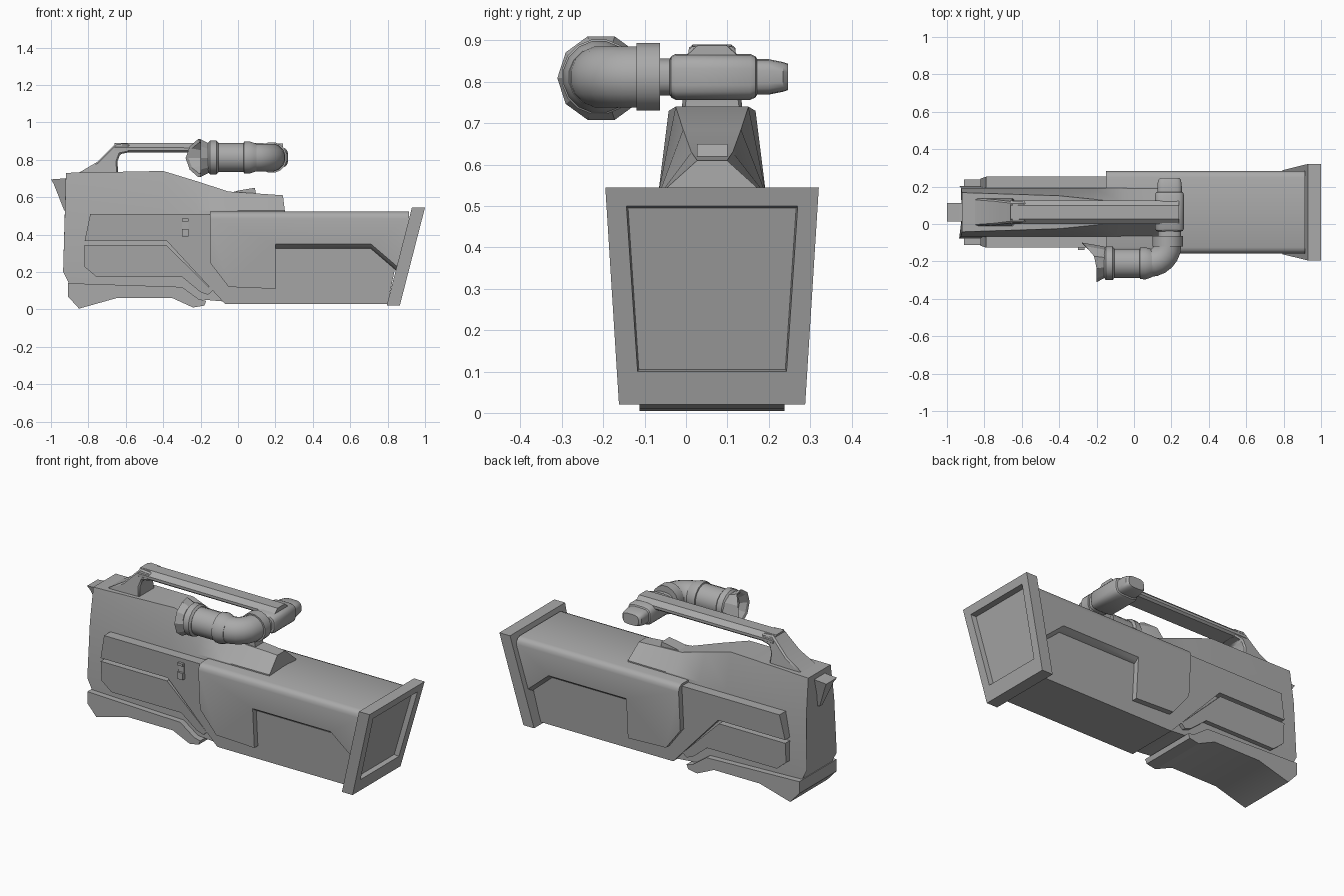
import bpy, bmesh, math
from mathutils import Vector

if "Cube" in bpy.data.objects:
    bpy.data.objects.remove(bpy.data.objects["Cube"])

CY = 0.063  # centre line of the housing
grey = bpy.data.materials.new("mid grey")
grey.diffuse_color = (0.4, 0.4, 0.4, 1)
grey.use_nodes = True
grey.node_tree.nodes["Principled BSDF"].inputs["Base Color"].default_value = grey.diffuse_color


def loft(name, rings, angle=30, cap=True):
    """Skin a list of equal-length closed rings."""
    bm = bmesh.new()
    vs = [[bm.verts.new(p) for p in r] for r in rings]
    n = len(rings[0])
    for a, b in zip(vs, vs[1:]):
        for i in range(n):
            j = (i + 1) % n
            bm.faces.new((a[i], a[j], b[j], b[i]))
    if cap:
        bm.faces.new(vs[0][::-1])
        bm.faces.new(vs[-1])
    bmesh.ops.recalc_face_normals(bm, faces=bm.faces)
    me = bpy.data.meshes.new(name)
    bm.to_mesh(me)
    bm.free()
    ob = bpy.data.objects.new(name, me)
    bpy.context.collection.objects.link(ob)
    me.materials.append(grey)
    bpy.ops.object.select_all(action='DESELECT')
    ob.select_set(True)
    bpy.context.view_layer.objects.active = ob
    bpy.ops.object.shade_smooth_by_angle(angle=math.radians(angle))
    return ob


def prism(name, poly, half, bevel=0):
    """Side profile in x/z, mirrored about the centre line, half width from z."""
    ob = loft(name, [[(x, CY + s * half(z), z) for x, z in poly] for s in (-1, 1)])
    if bevel:
        m = ob.modifiers.new("edge", 'BEVEL')
        m.width, m.segments, m.limit_method = bevel, 1, 'ANGLE'
        m.angle_limit = math.radians(50)
    return ob


def tube(name, stations, sides=16, power=1.0, cap=True):
    """Sweep in the x/y plane: (x, y, z, heading, side radius, z radius)."""
    rings = []
    for x, y, z, h, rs, rz in stations:
        side = Vector((-math.sin(h), math.cos(h), 0))
        ring = []
        for i in range(sides):
            a = math.tau * (i + 0.5) / sides
            c, s = math.cos(a), math.sin(a)
            u = math.copysign(abs(c) ** power, c) * rs
            w = math.copysign(abs(s) ** power, s) * rz
            ring.append(Vector((x, y, z)) + side * u + Vector((0, 0, w)))
        rings.append(ring)
    return loft(name, rings, 35, cap)


def wall(z):
    return 0.19 + 0.068 * (z - 0.03)


# Core housing: tapered sections from the rear to the nose
sections = [
    [(-0.92, .105, .73), (-0.925, .13, .53), (-0.935, .14, .20), (-0.90, .14, .13)],
    [(-0.40, .088, .74), (-0.40, .13, .53), (-0.40, .14, .20), (-0.40, .14, .12)],
    [(-0.22, .070, .685), (-0.22, .13, .53), (-0.22, .14, .20), (-0.22, .14, .055)],
    [(-0.05, .050, .63), (-0.05, .128, .53), (-0.05, .14, .20), (-0.05, .14, .04)],
    [(0.24, .036, .61), (0.25, .125, .53), (0.25, .14, .20), (0.25, .14, .04)],
]
loft("housing_core", [[(x, CY - h, z) for x, h, z in s] +
                      [(x, CY + h, z) for x, h, z in s[::-1]] for s in sections], 20)

# Trunk and upper side panels in one tapered block
prism("trunk", [(-0.79, .51), (0.90, .51), (0.80, .03), (-0.07, .03),
                (-0.38, .365), (-0.82, .365)], lambda z: wall(z) - 0.033)
# Lower side panels
prism("lower_panel", [(-0.82, .345), (-0.385, .345), (-0.135, .10), (-0.16, .078),
                      (-0.20, .092), (-0.30, .174), (-0.757, .174), (-0.82, .227)],
      lambda z: wall(z) - 0.033)
# Foot under the rear
prism("foot", [(-0.91, .14), (-0.91, .07), (-0.85, .004), (-0.65, .06), (-0.35, .06),
               (-0.24, .01), (-0.18, .02), (-0.17, .045), (-0.21, .055), (-0.30, .12)],
      lambda z: 0.175)


# Outer shell with rounded shoulders and a sloped lower ledge
def shell_ring(sign, inset, top, drop):
    poly = [(-0.15, top), (0.915, top), (0.85, .23 - drop), (0.71, .35 - drop),
            (0.20, .35 - drop), (0.20, .11), (-0.05, .12), (-0.15, .25)]
    return [(x, CY + sign * (wall(z) - inset), z) for x, z in poly]


steps = [(0, .485, 0), (.006, .503, .005), (.016, .516, .013), (.036, .523, .027)]
loft("outer_shell", [shell_ring(-1, *s) for s in steps] +
     [shell_ring(1, *s) for s in steps[::-1]], 40)


# Slanted muzzle frame with a recessed panel
def frame_ring(back, top, th, bot, bh):
    return [(1.0 - (0.545 - z) * 0.257 - back, CY + s * h, z)
            for s, h, z in ((-1, th, top), (1, th, top), (1, bh, bot), (-1, bh, bot))]


loft("muzzle_frame", [frame_ring(.07, .545, .258, .02, .225), frame_ring(0, .545, .258, .02, .225),
                      frame_ring(0, .50, .207, .10, .18), frame_ring(.03, .495, .203, .105, .177)])

# Wedge on the nose and tapered catch at the rear
prism("nose_wedge", [(-0.05, .62), (0.0, .635), (0.09, .65), (0.10, .60), (-0.05, .60)],
      lambda z: 0.037)
loft("rear_catch", [[(-0.90, CY - .05, .705), (-0.90, CY + .05, .705),
                     (-0.90, CY + .012, .53), (-0.90, CY - .012, .53)],
                    [(-0.93, CY - .05, .70), (-0.93, CY + .05, .70),
                     (-0.93, CY + .012, .53), (-0.93, CY - .012, .53)],
                    [(-1.0, CY - .05, .695), (-1.0, CY + .05, .695),
                     (-0.985, CY + .04, .67), (-0.985, CY - .04, .67)]])

# Small switch on the front side panel
for nm, z0, z1, out in (("switch_plate", .39, .485, .006), ("switch_cap", .39, .43, .018),
                        ("switch_top", .47, .485, .018)):
    loft(nm, [[(x, y, z) for x, z in ((-.30, z0), (-.265, z0), (-.265, z1), (-.30, z1))]
              for y in (-0.10, CY - wall(.44) + .033 - out)])

# Carry handle: rear post and long bar
prism("handle_post", [(-0.86, .725), (-0.75, .79), (-0.65, .89), (-0.58, .885), (-0.58, .84),
                      (-0.63, .83), (-0.645, .79), (-0.64, .725)],
      lambda z: 0.055 + 0.12 * (0.89 - z), 0.008)
bar = [(-.035, .05), (.035, .05), (.062, .025), (.062, .01), (.05, 0),
       (-.05, 0), (-.062, .01), (-.062, .025)]
loft("handle_bar", [[(x, CY + y, z + w) for y, w in bar]
                    for x, z in ((-0.66, .84), (0.24, .838))], 25)

# Cross grip, running along y
UP = math.pi / 2
GZ = 0.812
tube("cross_grip", [(.19, y, GZ, UP, rx, rz) for y, rx, rz in (
    (-.04, .060, .042), (-.036, .072, .050), (-.025, .078, .056), (.155, .078, .056),
    (.168, .073, .050), (.172, .066, .043), (.20, .066, .043), (.235, .062, .036),
    (.247, .050, .032))], 20, 0.55)
tube("grip_neck", [(.19, y, GZ, UP, .062, .045) for y in (-.08, -.03)], 16, 0.7)
tube("grip_collar", [(.18, y, GZ, UP, .083, .083) for y in (-.12, -.063)])

# Elbow and straight scope pipe
PY = -0.21
elbow = [(.03, PY, GZ, 0, .079, .079)]
for k in range(7):
    a = UP * k / 6
    elbow.append((.08 + .10 * math.sin(a), PY + .10 - .10 * math.cos(a), GZ, a, .075, .075))
tube("elbow", elbow)
tube("scope_pipe", [(x, PY, GZ, 0, r, r) for x, r in (
    (-.12, .079), (.03, .079), (.032, .086), (.06, .088), (.085, .080), (.10, .074))])
tube("scope_ring", [(x, PY, GZ, 0, r, r) for x, r in (
    (-.16, .080), (-.15, .092), (-.115, .092), (-.105, .080))])


# Eye cup: faceted flare, longer on the inner side
def cup_ring(x, r, reach):
    ring = []
    for i in range(10):
        a = math.tau * i / 10
        ring.append((x - reach * max(0, math.cos(a)) ** 1.5,
                     PY + .005 + r * math.cos(a), GZ - .003 + r * math.sin(a)))
    return ring


loft("eye_cup", [cup_ring(-.14, .075, 0), cup_ring(-.16, .085, 0), cup_ring(-.20, .106, .08),
                 cup_ring(-.195, .088, .07), cup_ring(-.165, .06, 0)], 20)
